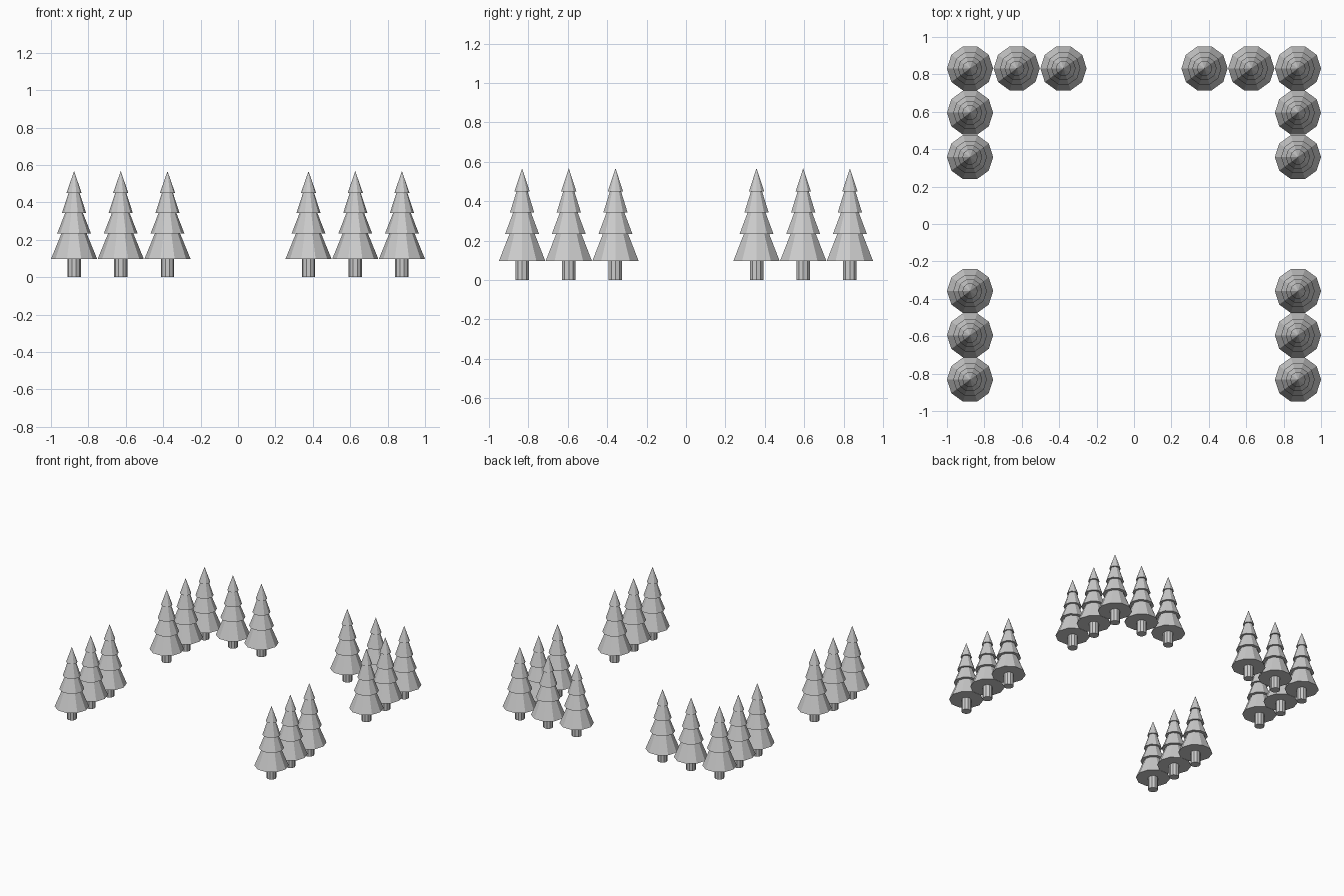
import bpy, bmesh
from math import cos, sin, pi

if "Cube" in bpy.data.objects:
    bpy.data.objects.remove(bpy.data.objects["Cube"])

SIDES = 10


def lathe(name, profile):
    """Closed faceted solid from (radius, z) points; radius 0 makes a tip."""
    bm = bmesh.new()
    rings = []
    for r, z in profile:
        if r == 0:
            rings.append([bm.verts.new((0, 0, z))] * SIDES)
        else:
            rings.append([bm.verts.new((r * cos(2 * pi * i / SIDES), r * sin(2 * pi * i / SIDES), z))
                          for i in range(SIDES)])
    for low, high in zip(rings, rings[1:]):
        for i in range(SIDES):
            j = (i + 1) % SIDES
            corners = [low[i], low[j], high[j], high[i]]
            bm.faces.new(list(dict.fromkeys(corners)))
    bm.faces.new(rings[0][::-1])
    if profile[-1][0] > 0:
        bm.faces.new(rings[-1])
    bmesh.ops.recalc_face_normals(bm, faces=bm.faces)
    mesh = bpy.data.meshes.new(name)
    bm.to_mesh(mesh)
    bm.free()
    return mesh


def place(name, mesh, x, y):
    ob = bpy.data.objects.new(name, mesh)
    ob.location = (x, y, 0)
    bpy.context.collection.objects.link(ob)


# Shared tree parts: round trunk and four overlapping skirts of foliage
trunk = lathe("trunk", [(0.036, 0), (0.036, 0.097)])
foliage = lathe("foliage", [
    (0.1235, 0.097), (0.067, 0.235),
    (0.090, 0.235), (0.048, 0.342),
    (0.065, 0.342), (0.030, 0.449),
    (0.041, 0.449), (0, 0.567)])

# Side rows run front and back on both sides; back rows leave a middle gap
xs = [0.8765, 0.627, 0.377]
ys = [0.832, 0.595, 0.358]
spots = []
for side in (-1, 1):
    spots += [(side * xs[0], s * y) for s in (-1, 1) for y in ys]
    spots += [(side * x, ys[0]) for x in xs[1:]]

for n, (x, y) in enumerate(spots, 1):
    place(f"tree_trunk_{n}", trunk, x, y)
    place(f"tree_foliage_{n}", foliage, x, y)
